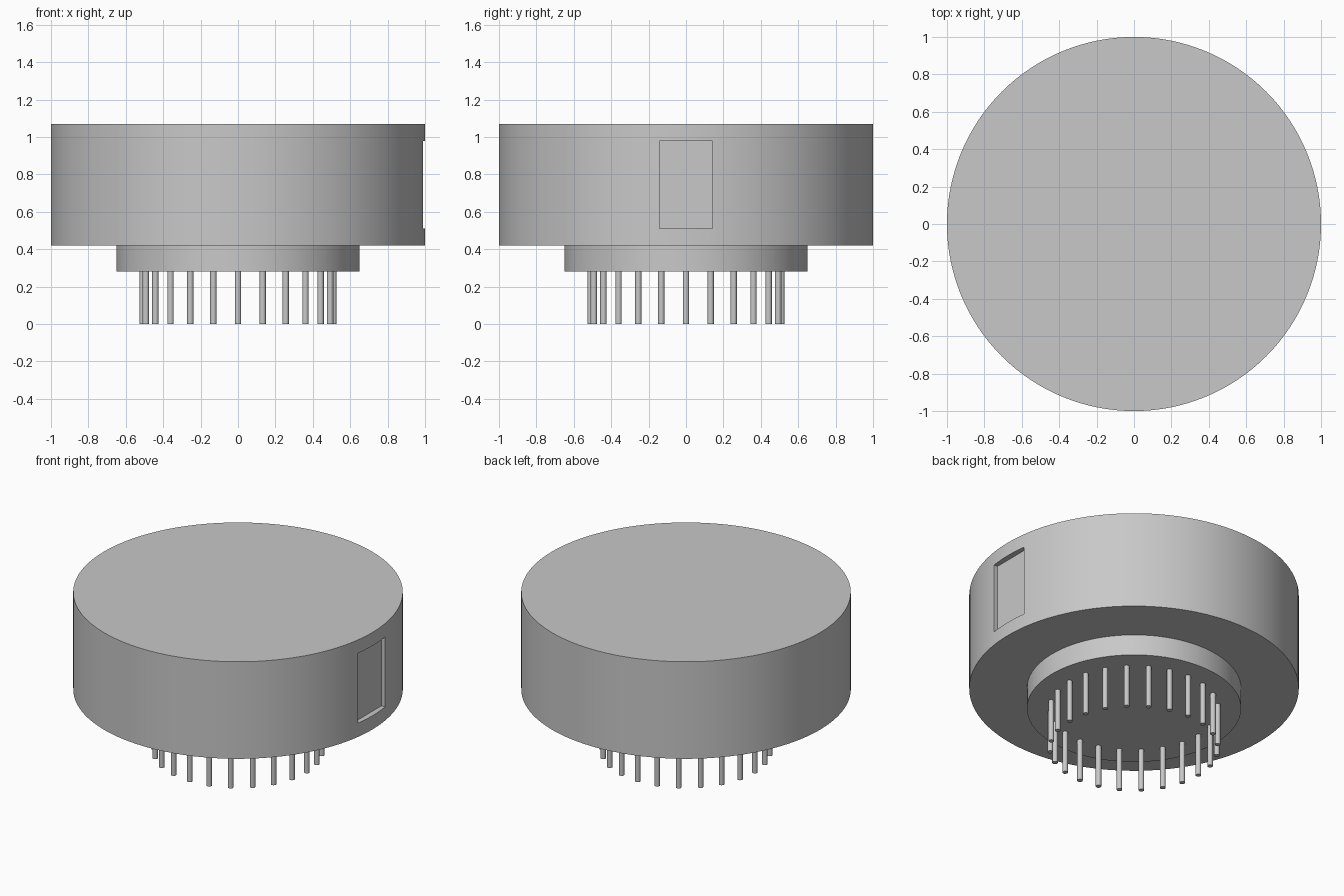
import bpy
from math import cos, sin, radians, tau

cube = bpy.data.objects.get("Cube")
if cube:
    bpy.data.objects.remove(cube, do_unlink=True)

# One plain grey for every part
grey = bpy.data.materials.new("light_grey")
grey.use_nodes = True
colour = (0.58, 0.58, 0.58, 1)
grey.diffuse_color = colour
grey.node_tree.nodes["Principled BSDF"].inputs["Base Color"].default_value = colour


def smooth(obj):
    bpy.ops.object.select_all(action="DESELECT")
    obj.select_set(True)
    bpy.context.view_layer.objects.active = obj
    bpy.ops.object.shade_smooth_by_angle(angle=radians(35))


def cylinder(name, radius, bottom, top, sides, x=0, y=0):
    bpy.ops.mesh.primitive_cylinder_add(
        vertices=sides, radius=radius, depth=top - bottom,
        location=(x, y, (bottom + top) / 2))
    obj = bpy.context.object
    obj.name = name
    obj.data.materials.append(grey)
    return obj


# Wide round housing
housing = cylinder("housing", 1.0, 0.42, 1.07, 128)

# Shallow flat-floored rectangular recess in the +x side
floor_x, half_width, low, high = 0.963, 0.142, 0.512, 0.98
bpy.ops.mesh.primitive_cube_add(size=1, location=(floor_x + 0.1, 0, (low + high) / 2))
cutter = bpy.context.object
cutter.name = "recess_cutter"
cutter.scale = (0.2, 2 * half_width, high - low)
cutter.hide_render = True
cutter.data.materials.append(grey)
bpy.context.view_layer.update()

cut = housing.modifiers.new("recess", "BOOLEAN")
cut.operation = "DIFFERENCE"
cut.solver = "EXACT"
cut.object = cutter
bpy.context.view_layer.objects.active = housing
bpy.ops.object.modifier_apply(modifier=cut.name)
bpy.data.objects.remove(cutter, do_unlink=True)
smooth(housing)

# Narrower collar under the housing
smooth(cylinder("collar", 0.65, 0.28, 0.43, 96))

# Ring of contact pins under the collar
PINS = 24
for i in range(PINS):
    a = tau * i / PINS
    pin = cylinder(f"pin_{i + 1}", 0.017, 0, 0.29, 16, 0.51 * cos(a), 0.51 * sin(a))
    smooth(pin)
